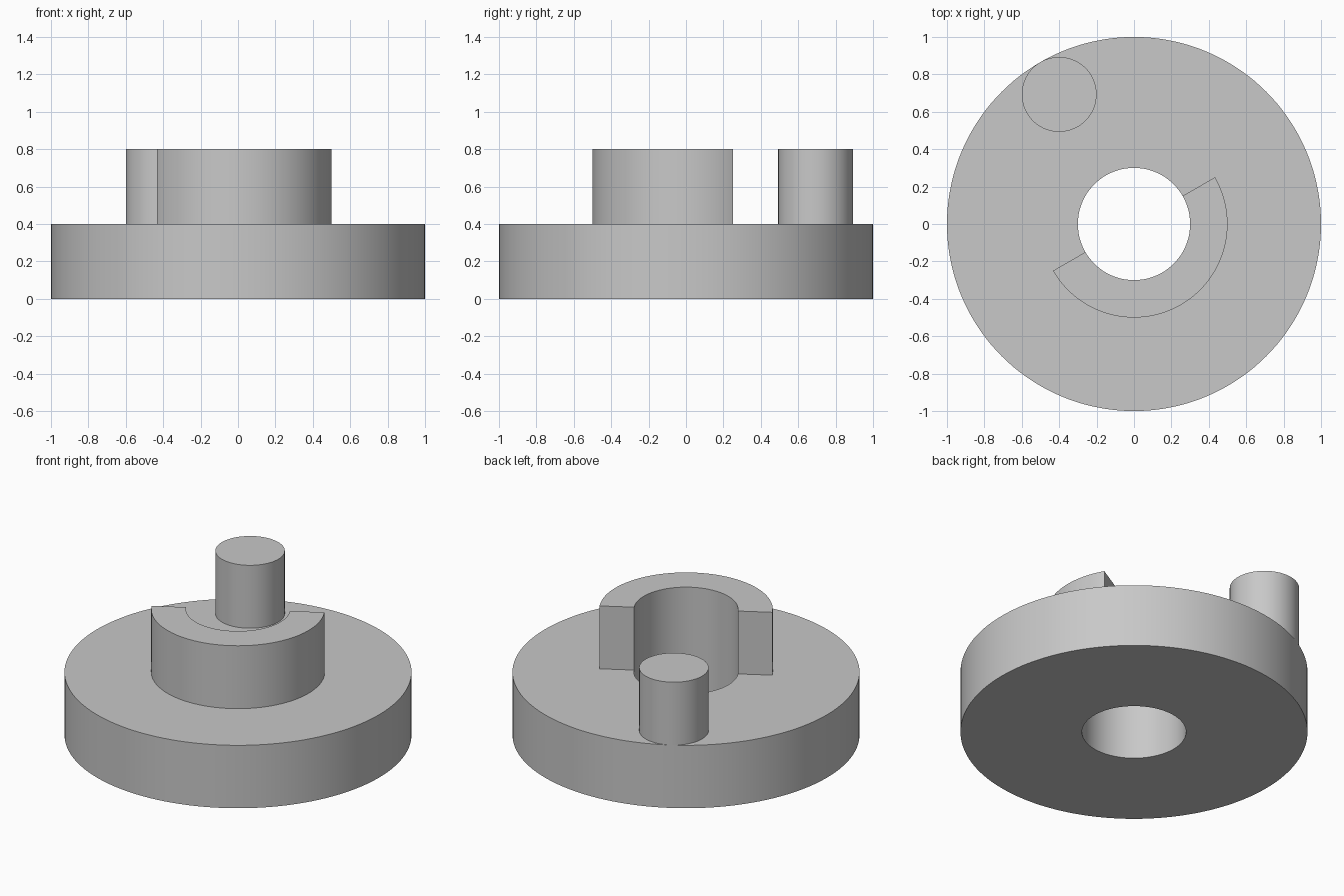
import bpy, bmesh
from math import sin, cos, radians, tau
from mathutils import Matrix, Vector

SEGMENTS = 144
BASE_TOP, TOP = 0.4, 0.8
BORE, COLLAR, RIM = 0.3, 0.5, 1.0
PIN_RADIUS, PIN_ORBIT, PIN_ANGLE = 0.2, 0.8, radians(120)
COLLAR_START, COLLAR_SWEEP = 210, 180

cube = bpy.data.objects.get("Cube")
if cube:
    bpy.data.objects.remove(cube, do_unlink=True)

grey = bpy.data.materials.new("plain grey")
grey.use_nodes = True
grey.diffuse_color = (0.58, 0.58, 0.58, 1)
grey.node_tree.nodes["Principled BSDF"].inputs["Base Color"].default_value = grey.diffuse_color


def finish(bm, name):
    """Turn a bmesh into a smooth-shaded object with sharp edges kept."""
    bmesh.ops.recalc_face_normals(bm, faces=bm.faces)
    mesh = bpy.data.meshes.new(name)
    bm.to_mesh(mesh)
    bm.free()
    mesh.materials.append(grey)
    obj = bpy.data.objects.new(name, mesh)
    bpy.context.collection.objects.link(obj)
    bpy.ops.object.select_all(action='DESELECT')
    obj.select_set(True)
    bpy.context.view_layer.objects.active = obj
    bpy.ops.object.shade_smooth_by_angle(angle=radians(30))
    return obj


# Bored disc: a closed profile carried round the z axis
bm = bmesh.new()
profile = [(BORE, 0), (RIM, 0), (RIM, BASE_TOP), (COLLAR, BASE_TOP), (BORE, BASE_TOP)]
rings = []
for r, z in profile:
    rings.append([bm.verts.new((r * cos(tau * i / SEGMENTS), r * sin(tau * i / SEGMENTS), z))
                  for i in range(SEGMENTS)])
collar_faces = []
for k, ring in enumerate(rings):
    following = rings[(k + 1) % len(rings)]
    for i in range(SEGMENTS):
        j = (i + 1) % SEGMENTS
        face = bm.faces.new((ring[i], ring[j], following[j], following[i]))
        # The inner top band is raised through half a turn
        angle = (i + 0.5) * 360 / SEGMENTS
        if k == 3 and (angle - COLLAR_START) % 360 < COLLAR_SWEEP:
            collar_faces.append(face)

# Half collar: raise the chosen faces of the disc top
raised = bmesh.ops.extrude_face_region(bm, geom=collar_faces)
bmesh.ops.translate(bm, vec=Vector((0, 0, TOP - BASE_TOP)),
                    verts=[g for g in raised["geom"] if isinstance(g, bmesh.types.BMVert)])
finish(bm, "disc_with_half_collar")

# Offset pin, touching the rim of the disc
bm = bmesh.new()
centre = Vector((PIN_ORBIT * cos(PIN_ANGLE), PIN_ORBIT * sin(PIN_ANGLE), (BASE_TOP + TOP) / 2))
bmesh.ops.create_cone(bm, cap_ends=True, segments=72, radius1=PIN_RADIUS, radius2=PIN_RADIUS,
                      depth=TOP - BASE_TOP, matrix=Matrix.Translation(centre))
finish(bm, "crank_pin")
